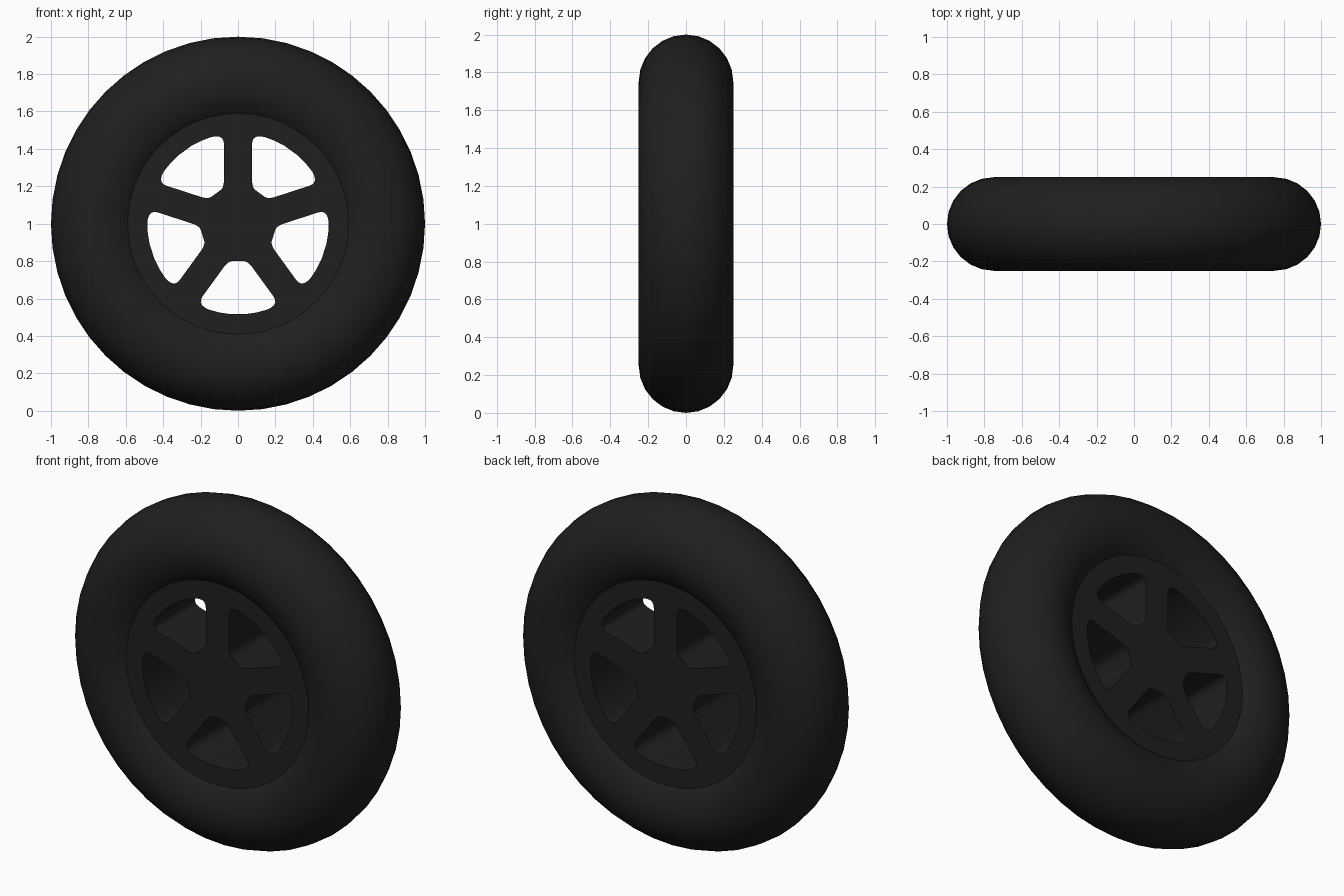
import bpy
import math
from mathutils import Vector

if "Cube" in bpy.data.objects:
    bpy.data.objects.remove(bpy.data.objects["Cube"])

black = bpy.data.materials.new("black_rubber")
black.diffuse_color = (0.014, 0.014, 0.014, 1)
black.use_nodes = True
black.node_tree.nodes["Principled BSDF"].inputs["Base Color"].default_value = black.diffuse_color

# Tyre: round ring standing upright
bpy.ops.mesh.primitive_torus_add(major_radius=0.75, minor_radius=0.25,
                                 major_segments=48, minor_segments=24,
                                 location=(0, 0, 1), rotation=(math.pi / 2, 0, 0))
tyre = bpy.context.object
tyre.name = "tyre"
tyre.data.materials.append(black)
bpy.ops.object.shade_smooth_by_angle(angle=math.radians(40))


def bend(a, corner, b, steps=5):
    """Rounded corner from a to b."""
    return [a.lerp(corner, i / steps).lerp(corner.lerp(b, i / steps), i / steps)
            for i in range(steps + 1)]


def polar(r, deg):
    a = math.radians(deg)
    return Vector((r * math.cos(a), r * math.sin(a)))


def spoke_edge(t, half=0.075):
    """Point on the edge of the spoke beside the lowest opening."""
    return polar(t, -54) + polar(half, -144)


def hole_outline():
    """Lowest opening: right half, then mirrored."""
    inner = bend(Vector((0.03, -0.2)), spoke_edge(0.193), spoke_edge(0.235))
    outer = bend(spoke_edge(0.425), spoke_edge(0.479), polar(0.485, -71))
    half = inner + outer + [polar(0.485, -78), polar(0.485, -85)]
    return half + [Vector((-p.x, p.y)) for p in reversed(half)]


def add_loop(curve, points):
    spline = curve.splines.new('POLY')
    spline.points.add(len(points) - 1)
    for sp, p in zip(spline.points, points):
        sp.co = (p.x, p.y, 0, 1)
    spline.use_cyclic_u = True


# Rim: thick disc with five openings between five spokes
curve = bpy.data.curves.new("rim", 'CURVE')
curve.dimensions = '2D'
curve.fill_mode = 'BOTH'
curve.extrude = 0.19
add_loop(curve, [polar(0.6, i * 7.5) for i in range(48)])
for k in range(5):
    turn = math.radians(72 * k)
    c, s = math.cos(turn), math.sin(turn)
    add_loop(curve, [Vector((p.x * c - p.y * s, p.x * s + p.y * c)) for p in hole_outline()])
rim = bpy.data.objects.new("rim", curve)
bpy.context.collection.objects.link(rim)
rim.location = (0, 0, 1)
rim.rotation_euler = (math.pi / 2, 0, 0)
bpy.ops.object.select_all(action='DESELECT')
rim.select_set(True)
bpy.context.view_layer.objects.active = rim
bpy.ops.object.convert(target='MESH')
rim = bpy.context.object
rim.name = "rim"
rim.data.materials.clear()
rim.data.materials.append(black)
bpy.ops.object.shade_smooth_by_angle(angle=math.radians(30))
